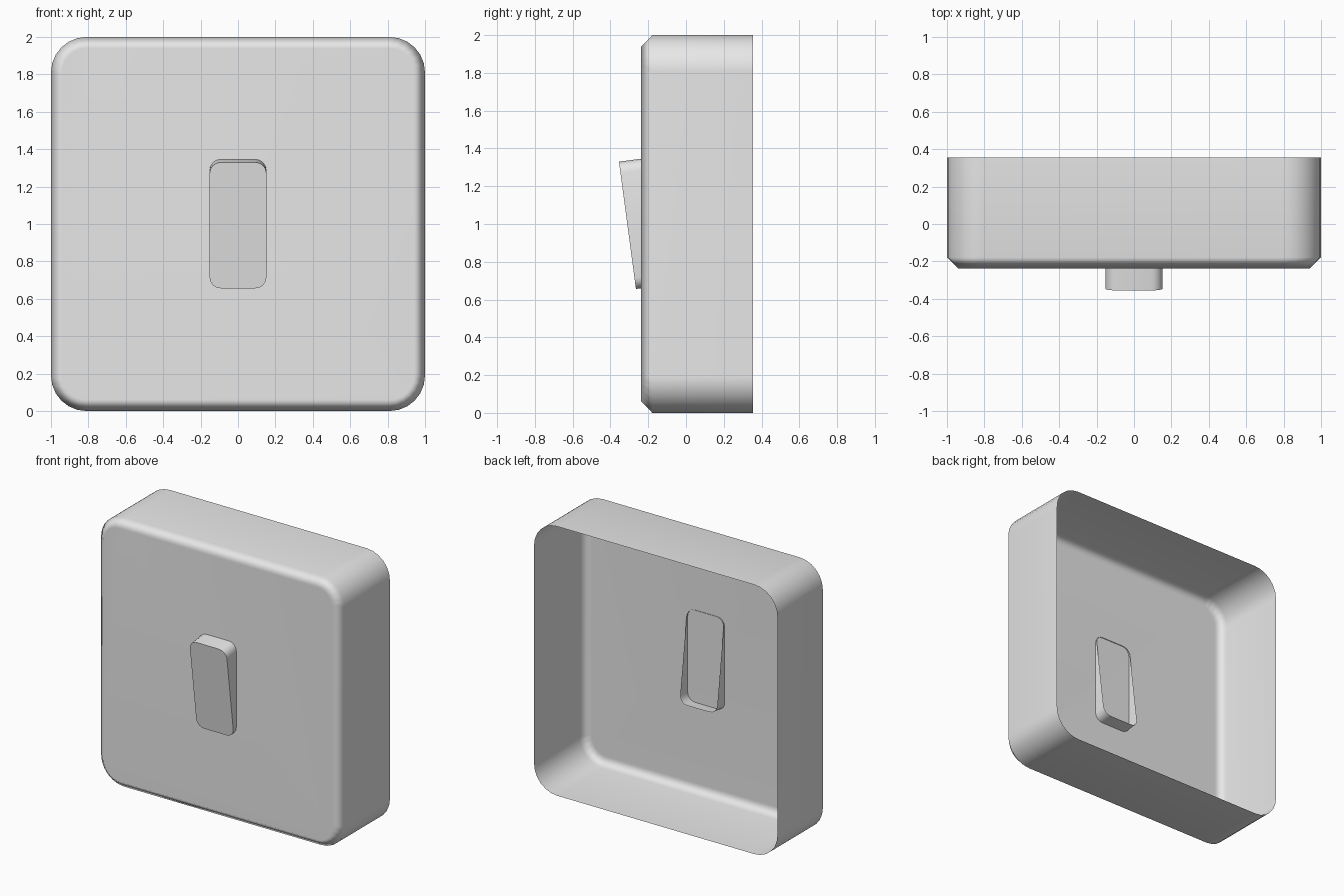
import bpy
from math import sin, cos, pi, radians, atan2

if "Cube" in bpy.data.objects:
    bpy.data.objects.remove(bpy.data.objects["Cube"], do_unlink=True)

grey = bpy.data.materials.new("light_grey")
grey.use_nodes = True
grey.diffuse_color = (0.8, 0.8, 0.8, 1)
grey.node_tree.nodes["Principled BSDF"].inputs["Base Color"].default_value = (0.8, 0.8, 0.8, 1)


def rounded_ring(half_w, half_h, radius, y, steps):
    """Rounded rectangle in the xz plane, counterclockwise from the front."""
    ring = []
    for k, (sx, sz) in enumerate([(1, 1), (-1, 1), (-1, -1), (1, -1)]):
        for i in range(steps + 1):
            a = (k + i / steps) * pi / 2
            ring.append((sx * (half_w - radius) + radius * cos(a), y,
                         sz * (half_h - radius) + radius * sin(a)))
    return ring


def open_shell(name, rings, smooth_angle):
    """Skin rings from back to front and cap only the front."""
    n = len(rings[0])
    verts = [p for ring in rings for p in ring]
    faces = []
    for r in range(len(rings) - 1):
        a, b = r * n, (r + 1) * n
        for i in range(n):
            j = (i + 1) % n
            faces.append((a + i, a + j, b + j, b + i))
    faces.append(tuple(range(len(verts) - n, len(verts))))
    mesh = bpy.data.meshes.new(name)
    mesh.from_pydata(verts, [], faces)
    mesh.materials.append(grey)
    obj = bpy.data.objects.new(name, mesh)
    bpy.context.collection.objects.link(obj)
    bpy.ops.object.select_all(action='DESELECT')
    obj.select_set(True)
    bpy.context.view_layer.objects.active = obj
    bpy.ops.object.shade_smooth_by_angle(angle=radians(smooth_angle))
    return obj


# Wall plate: thin open-backed shell with a softened front edge
chamfer, corner = 0.06, 0.19
plate = open_shell("wall_plate", [
    rounded_ring(1, 1, corner, 0.355, 6),
    rounded_ring(1, 1, corner, -0.178, 6),
    rounded_ring(1 - chamfer, 1 - chamfer, corner - chamfer, -0.237, 6),
], 60)
plate.location.z = 1
weighted = plate.modifiers.new("flat_panels", 'WEIGHTED_NORMAL')
weighted.keep_sharp = True

# Rocker: open-backed box, tilted so its top stands out and its foot sinks in
rocker = open_shell("rocker", [
    rounded_ring(0.152, 0.34, 0.06, 0.124, 4),
    rounded_ring(0.152, 0.34, 0.06, 0, 4),
], 30)
rocker.location = (0, -0.31, 0.993)
rocker.rotation_euler.x = atan2(0.09, 0.675)
